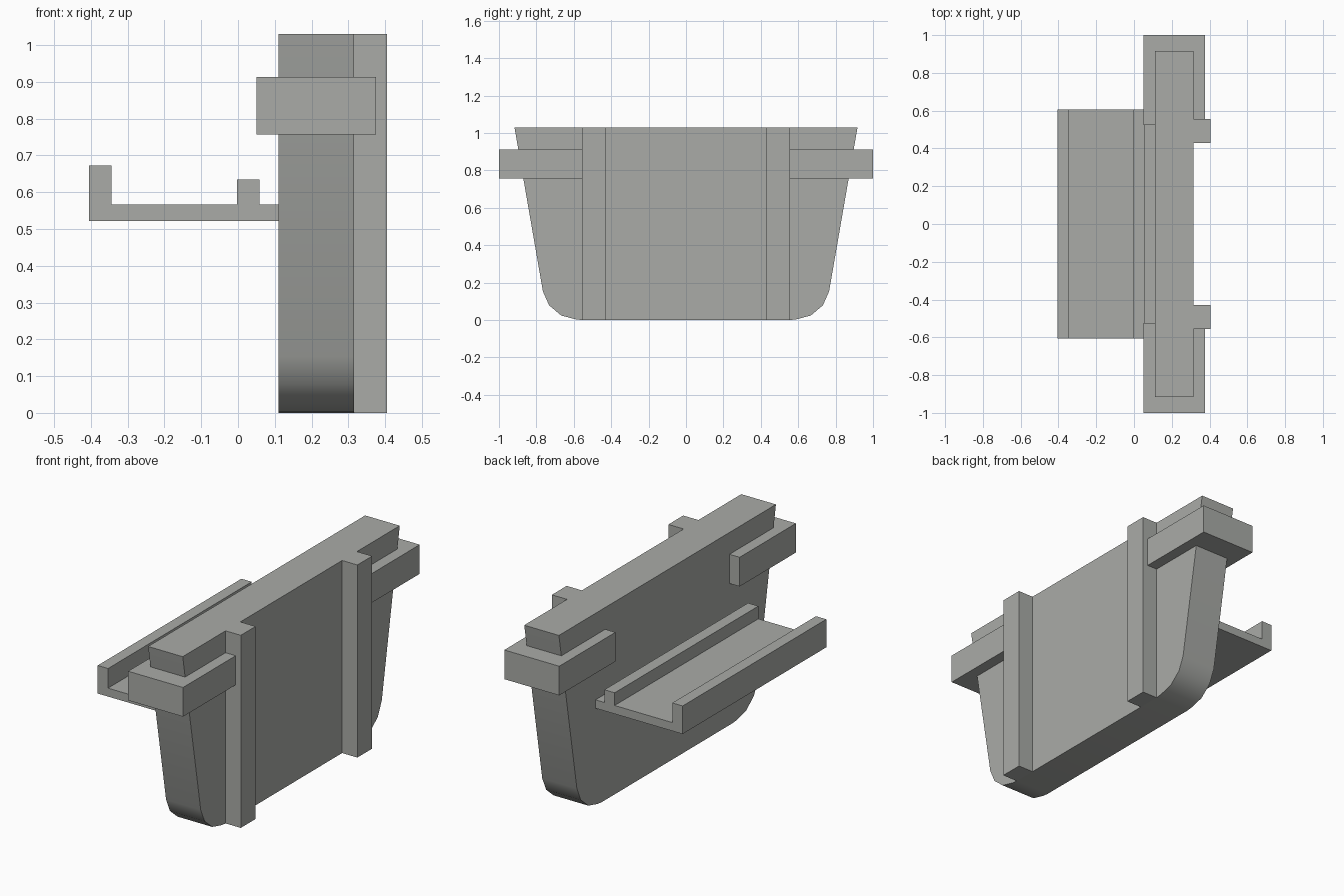
import bpy
import math

if "Cube" in bpy.data.objects:
    bpy.data.objects.remove(bpy.data.objects["Cube"], do_unlink=True)

# One plain grey for every part
COLOUR = (0.40, 0.41, 0.39, 1.0)
grey = bpy.data.materials.new("plain grey")
grey.use_nodes = True
grey.diffuse_color = COLOUR
bsdf = grey.node_tree.nodes["Principled BSDF"]
bsdf.inputs["Base Color"].default_value = COLOUR
bsdf.inputs["Roughness"].default_value = 0.7


def add_object(name, verts, faces):
    mesh = bpy.data.meshes.new(name)
    mesh.from_pydata(verts, [], faces)
    mesh.materials.append(grey)
    obj = bpy.data.objects.new(name, mesh)
    bpy.context.collection.objects.link(obj)
    return obj


def prism(name, outline, start, end, place):
    """Extrude a counter-clockwise 2D outline; place(a, b, d) gives a 3D point."""
    n = len(outline)
    verts = [place(a, b, d) for d in (start, end) for a, b in outline]
    faces = [tuple(reversed(range(n))), tuple(range(n, 2 * n))]
    faces += [(i, (i + 1) % n, n + (i + 1) % n, n + i) for i in range(n)]
    return add_object(name, verts, faces)


def box(name, x, y, z):
    outline = [(y[0], z[0]), (y[1], z[0]), (y[1], z[1]), (y[0], z[1])]
    return prism(name, outline, x[0], x[1], lambda a, b, d: (d, a, b))


# Tapered panel with rounded bottom corners, outlined in y and z
half = [(0.555, 0.0), (0.59, 0.004), (0.667, 0.024), (0.732, 0.079),
        (0.765, 0.153), (0.917, 1.03)]
outline = half + [(-y, z) for y, z in reversed(half)]
panel = prism("tapered_panel", outline, 0.11, 0.315, lambda a, b, d: (d, a, b))
bpy.ops.object.select_all(action="DESELECT")
panel.select_set(True)
bpy.context.view_layer.objects.active = panel
bpy.ops.object.shade_smooth_by_angle(angle=math.radians(35))

# Upright rails and end blocks, one of each per end
for end, s in (("back", 1), ("front", -1)):
    box(end + "_upright_rail", (0.315, 0.405),
        sorted((s * 0.43, s * 0.555)), (0.0, 1.03))
    box(end + "_end_block", (0.05, 0.375),
        sorted((s * 0.525, s * 1.0)), (0.757, 0.913))

# Shelf with an outer lip and an inner ridge, outlined in x and z
shelf = [(-0.405, 0.522), (0.11, 0.522), (0.11, 0.567), (0.058, 0.567),
         (0.058, 0.635), (-0.003, 0.635), (-0.003, 0.567), (-0.344, 0.567),
         (-0.344, 0.672), (-0.405, 0.672)]
prism("lipped_shelf", shelf, 0.607, -0.607, lambda a, b, d: (a, d, b))
